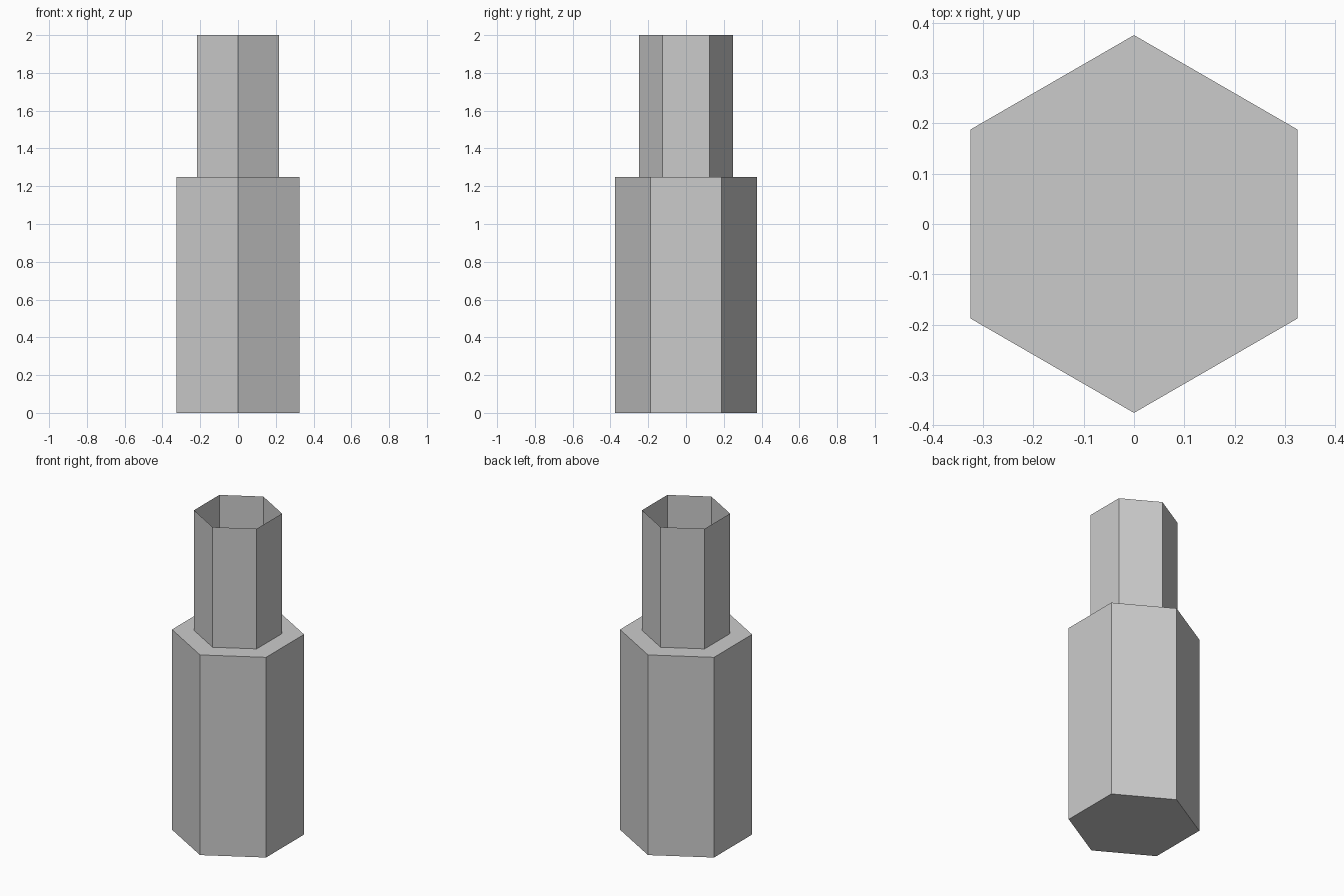
import bpy

if "Cube" in bpy.data.objects:
    bpy.data.objects.remove(bpy.data.objects["Cube"])

SIDES = 6


def hex_prism(name, radius, z_bottom, z_top, fill):
    """Upright six-sided prism with corners on the y axis."""
    bpy.ops.mesh.primitive_cylinder_add(
        vertices=SIDES, radius=radius, depth=z_top - z_bottom,
        end_fill_type=fill, location=(0, 0, (z_bottom + z_top) / 2))
    obj = bpy.context.object
    obj.name = name
    return obj


# Closed lower body, its top forms the shoulder
hex_prism("body", 0.375, 0.0, 1.25, 'NGON')

# Thin open-ended neck standing on the shoulder
hex_prism("neck", 0.25, 1.25, 2.0, 'NOTHING')
